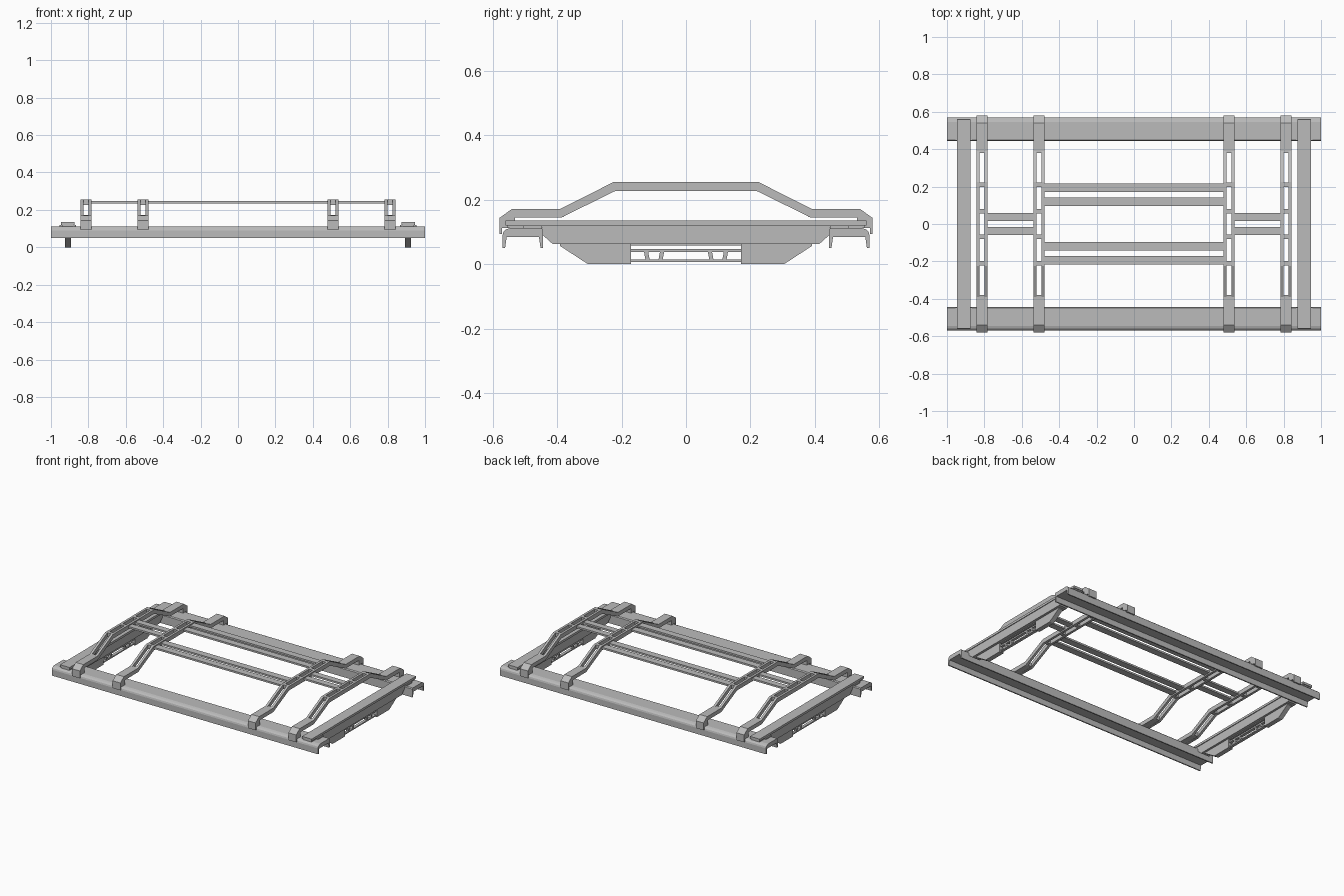
import bpy
import bmesh

cube = bpy.data.objects.get("Cube")
if cube:
    bpy.data.objects.remove(cube, do_unlink=True)

grey = bpy.data.materials.new("light grey metal")
grey.use_nodes = True
grey.diffuse_color = (0.5, 0.5, 0.5, 1)
grey.node_tree.nodes["Principled BSDF"].inputs["Base Color"].default_value = (0.5, 0.5, 0.5, 1)


def prisms(name, parts):
    """One object from (yz profile, x start, x end) extrusions."""
    bm = bmesh.new()
    for profile, x0, x1 in parts:
        face = bm.faces.new([bm.verts.new((x0, y, z)) for y, z in profile])
        out = bmesh.ops.extrude_face_region(bm, geom=[face])
        verts = [v for v in out["geom"] if isinstance(v, bmesh.types.BMVert)]
        bmesh.ops.translate(bm, verts=verts, vec=(x1 - x0, 0, 0))
    bmesh.ops.recalc_face_normals(bm, faces=bm.faces)
    mesh = bpy.data.meshes.new(name)
    bm.to_mesh(mesh)
    bm.free()
    mesh.materials.append(grey)
    obj = bpy.data.objects.new(name, mesh)
    bpy.context.collection.objects.link(obj)
    return obj


def rect(y0, y1, z0, z1):
    return [(y0, z0), (y1, z0), (y1, z1), (y0, z1)]


def flip(profile):
    return [(-y, z) for y, z in reversed(profile)]


def both(half):
    """Close a half profile running from top centre to bottom centre."""
    return half + flip(half)


# Side rails: inverted channels with a rounded outer top edge
rail = [(.443, .05), (.443, .106), (.449, .112), (.545, .112), (.558, .108),
        (.566, .1), (.569, .09), (.569, .05), (.561, .05), (.556, .084),
        (.456, .084), (.451, .05)]
prisms("back_rail", [(rail, -1, 1)])
prisms("front_rail", [(flip(rail), -1, 1)])

# Arched hoops: two side strips, cross ties and solid clamping ends
arch = both([(.225, .2545), (.39, .171), (.54, .171), (.579, .143), (.579, .093),
             (.57, .093), (.57, .112), (.53, .112), (.53, .144), (.388, .144), (.22, .2265)])
clamp = [(.38, .172), (.39, .171), (.54, .171), (.579, .143), (.579, .093),
         (.57, .093), (.57, .112), (.53, .112), (.53, .144), (.38, .146)]
ties = [rect(y - .011, y + .011, .2265, .2545) for y in (-.21, -.068, .068, .21)]
for label, cx in (("outer_right", -.813), ("inner_right", -.508),
                  ("inner_left", .508), ("outer_left", .813)):
    parts = [(arch, cx - .029, cx - .013), (arch, cx + .013, cx + .029)]
    parts += [(p, cx - .014, cx + .014) for p in [clamp, flip(clamp)] + ties]
    prisms(label + "_hoop", parts)

# Long thin bars joining the hoops
prisms("centre_bars", [(rect(y - .023, y + .023, .235, .247), -.485, .485)
                       for y in (-.194, -.12, .12, .194)])

# End beams with hanging belly plates and a small truss between them
beam = both([(.56, .12), (.45, .113), (.444, .09), (.413, .062)])
beam = both([(.555, .122), (.555, .112), (.445, .112), (.444, .09), (.413, .062)])
belly = [(.39, .062), (.39, .056), (.304, 0), (.17, 0), (.17, .062)]
post = [(.125, .01), (.112, .01), (.118, .042), (.131, .042)]
inner_post = [(.086, .01), (.073, .01), (.067, .042), (.08, .042)]
truss = [rect(-.175, .175, .037, .047), rect(-.175, .175, .006, .014),
         rect(-.175, .175, .058, .064)]
for label, s in (("right", -1), ("left", 1)):
    prisms(label + "_end_bars", [(rect(y - .021, y + .021, .235, .247), s * .535, s * .79)
                                 for y in (-.037, .037)])
    prisms(label + "_end_beam", [(beam, s * .879, s * .941)])
    prisms(label + "_beam_cap", [(rect(-.56, .56, .12, .135), s * .874, s * .946)])
    prisms(label + "_belly_plates", [(belly, s * .893, s * .925),
                                     (flip(belly), s * .893, s * .925)])
    parts = [(p, s * .899, s * .919) for p in truss]
    for p in (post, inner_post):
        parts += [(p, s * .899, s * .919), (flip(p), s * .899, s * .919)]
    prisms(label + "_belly_truss", parts)
    # Small tabs holding the beam on the rails
    tab = rect(.447, .505, .11, .12)
    prisms(label + "_beam_tabs", [(t, s * x, s * (x + .009)) for x in (.866, .945)
                                  for t in (tab, flip(tab))])
